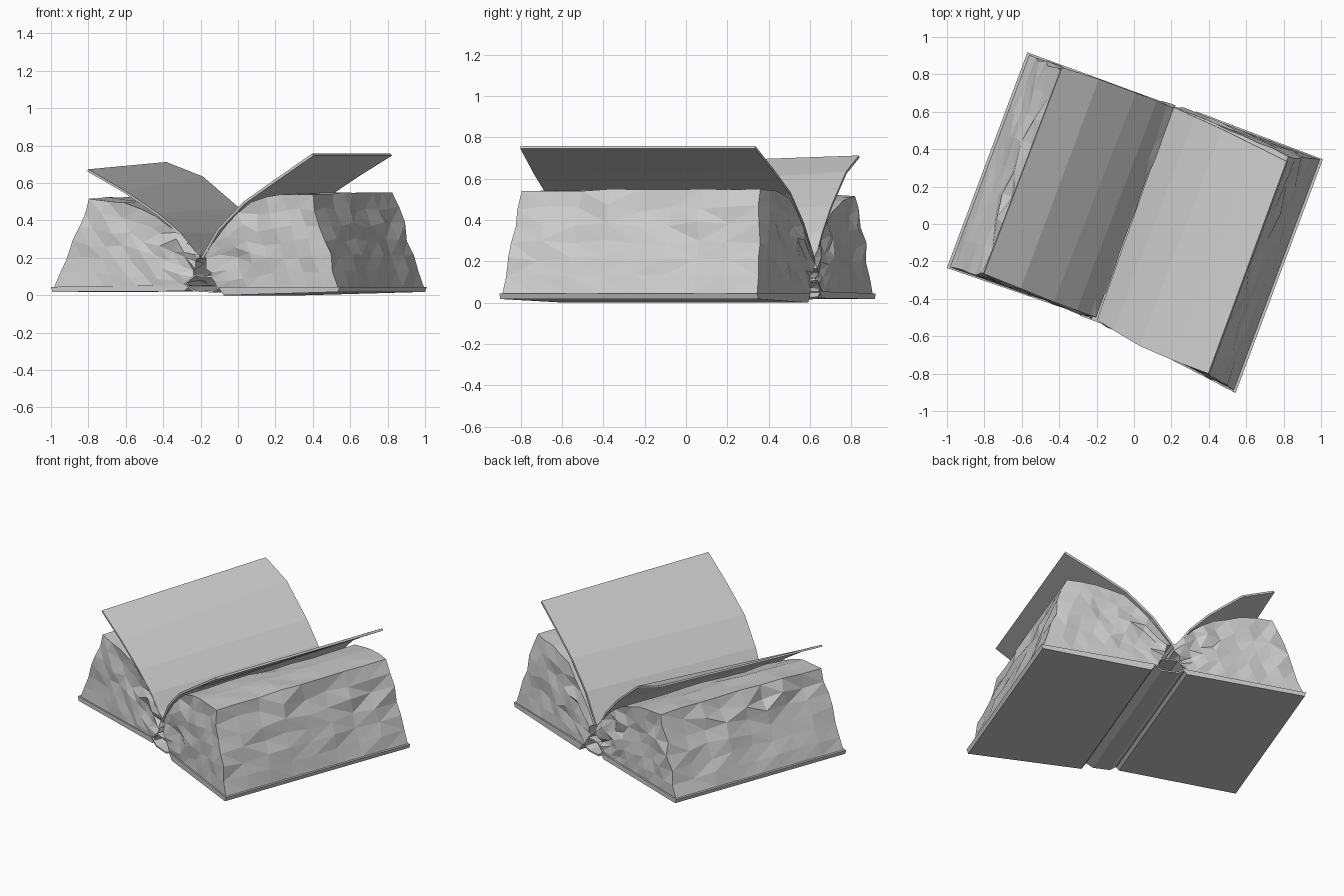
import bpy, bmesh, random
from mathutils import Vector

if "Cube" in bpy.data.objects:
    bpy.data.objects.remove(bpy.data.objects["Cube"])

random.seed(4)
C, S = 0.937, 0.35  # the book is turned about 20 degrees on the table


def world(u, v, z):
    """u runs across the pages, v along the spine."""
    return Vector((C * u + S * v, -S * u + C * v, z))


def lerp(a, b, t):
    return a + (b - a) * t


def sample(pts, s):
    """Point at fraction s along an evenly spaced polyline."""
    f = s * (len(pts) - 1)
    i = min(int(f), len(pts) - 2)
    return Vector(pts[i]).lerp(Vector(pts[i + 1]), f - i)


def finish(bm, name):
    bmesh.ops.recalc_face_normals(bm, faces=bm.faces[:])
    me = bpy.data.meshes.new(name)
    bm.to_mesh(me)
    bm.free()
    ob = bpy.data.objects.new(name, me)
    bpy.context.collection.objects.link(ob)
    return ob


def loft_block(name, low, high, front, back, counts, jitter=0.0):
    """Six-sided grid between two (u, z) polylines.
    front/back hold v at (inner low, outer low, inner high, outer high)."""
    bm = bmesh.new()
    n = counts
    verts = {}

    def v_at(c, s, t):
        return lerp(lerp(c[0], c[1], s), lerp(c[2], c[3], s), t)

    def vert(key):
        if key not in verts:
            s, t, r = (key[k] / n[k] for k in range(3))
            p = sample(low, s).lerp(sample(high, s), t)
            v = lerp(v_at(front, s, t), v_at(back, s, t), r)
            j = jitter if 0 < t else 0.0
            j *= 0.3 + t if t < 1 else 0.35
            d = [random.uniform(-j, j) for _ in range(3)]
            verts[key] = bm.verts.new(world(p.x + d[0], v + d[1], p.y + d[2]))
        return verts[key]

    for axis in range(3):
        a, b = [k for k in range(3) if k != axis]
        for end in (0, n[axis]):
            for i in range(n[a]):
                for j in range(n[b]):
                    quad = []
                    for di, dj in ((0, 0), (1, 0), (1, 1), (0, 1)):
                        key = [0, 0, 0]
                        key[axis], key[a], key[b] = end, i + di, j + dj
                        quad.append(vert(tuple(key)))
                    bm.faces.new(quad)
    if jitter:
        bmesh.ops.triangulate(bm, faces=bm.faces[:])
    return finish(bm, name)


def strip(name, front_pts, back_pts, thick, closed=False):
    """Sheet between two (u, v, z) outlines."""
    bm = bmesh.new()
    a = [bm.verts.new(world(*p)) for p in front_pts]
    b = [bm.verts.new(world(*p)) for p in back_pts]
    for i in range(len(a) if closed else len(a) - 1):
        k = (i + 1) % len(a)
        bm.faces.new((a[i], a[k], b[k], b[i]))
    ob = finish(bm, name)
    mod = ob.modifiers.new("thickness", 'SOLIDIFY')
    mod.thickness = thick
    mod.offset = 0
    return ob


# Page blocks: wedge from the gutter out to the slanted fore edge
loft_block("left_page_block",
           [(-0.08, 0.04), (-0.84, 0.045)],
           [(-0.02, 0.21), (-0.14, 0.335), (-0.27, 0.43), (-0.45, 0.495), (-0.65, 0.52)],
           (-0.545, -0.56, -0.54, -0.53), (0.655, 0.65, 0.655, 0.635),
           (8, 6, 8), 0.017)
loft_block("right_page_block",
           [(0.09, 0.04), (0.81, 0.045)],
           [(0.0, 0.21), (0.14, 0.37), (0.29, 0.50), (0.47, 0.545), (0.65, 0.545)],
           (-0.56, -0.645, -0.55, -0.61), (0.67, 0.67, 0.665, 0.63),
           (8, 6, 8), 0.017)

# Covers
loft_block("left_cover", [(-0.10, 0.022), (-0.845, 0.018)], [(-0.07, 0.055), (-0.855, 0.045)],
           (-0.55, -0.57, -0.55, -0.57), (0.665, 0.66, 0.665, 0.66), (1, 1, 1))
loft_block("right_cover", [(0.13, 0.0), (0.815, 0.018)], [(0.10, 0.045), (0.825, 0.045)],
           (-0.57, -0.655, -0.57, -0.655), (0.68, 0.677, 0.68, 0.677), (1, 1, 1))

# Hollow spine between the covers
ring = [(-0.095, 0.06), (-0.045, 0.025), (0.06, 0.02), (0.12, 0.05), (0.06, 0.10), (-0.04, 0.105)]
strip("spine", [(u, -0.56, z) for u, z in ring], [(u, 0.665, z) for u, z in ring], 0.01, True)

# Raised leaves curling up from the gutter
strip("left_leaf",
      [(-0.02, -0.54, 0.20), (-0.13, -0.54, 0.33), (-0.26, -0.54, 0.435),
       (-0.45, -0.535, 0.555), (-0.66, -0.53, 0.668)],
      [(-0.03, 0.655, 0.20), (-0.12, 0.66, 0.335), (-0.24, 0.66, 0.46),
       (-0.45, 0.66, 0.63), (-0.655, 0.65, 0.707)], 0.012)
strip("right_leaf",
      [(0.0, -0.55, 0.20), (0.10, -0.57, 0.35), (0.26, -0.60, 0.495),
       (0.46, -0.61, 0.625), (0.655, -0.61, 0.752)],
      [(-0.02, 0.66, 0.20), (0.11, 0.65, 0.38), (0.27, 0.64, 0.53),
       (0.46, 0.62, 0.645), (0.65, 0.60, 0.752)], 0.014)
